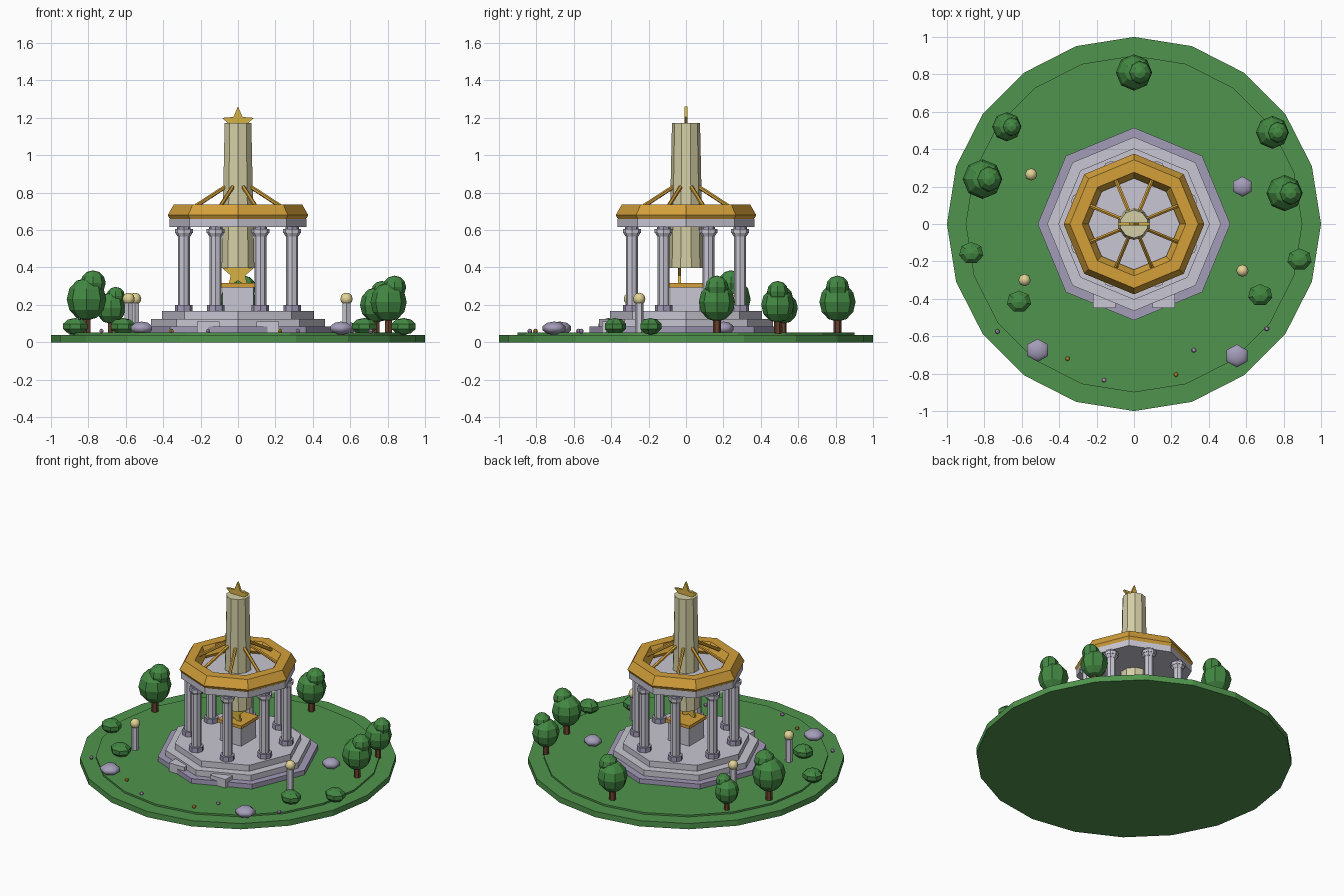
import bpy
import math
from math import sin, cos, pi
from mathutils import Vector

if "Cube" in bpy.data.objects:
    bpy.data.objects.remove(bpy.data.objects["Cube"], do_unlink=True)


def material(name, *rgb):
    """Flat material from 0-255 display values."""
    lin = [((c / 255 + 0.055) / 1.055) ** 2.4 for c in rgb] + [1]
    m = bpy.data.materials.new(name)
    m.use_nodes = True
    m.diffuse_color = lin
    m.node_tree.nodes["Principled BSDF"].inputs["Base Color"].default_value = lin
    return m


grass = material("grass green", 80, 148, 77)
leaf = material("leaf green", 67, 136, 66)
bark = material("bark brown", 105, 66, 45)
stone = material("pale stone", 200, 198, 210)
slate = material("lilac stone", 163, 156, 184)
cream = material("tower cream", 212, 206, 165)
gold = material("gold", 212, 160, 58)
yellow = material("star yellow", 214, 178, 66)
glow = material("lamp glow", 226, 212, 150)
petal = material("lilac petal", 205, 170, 215)


def finish(name, mat):
    ob = bpy.context.object
    ob.name = name
    ob.data.materials.append(mat)
    return ob


def prism(name, mat, sides, r, z0, z1, x=0, y=0, top=None):
    """Upright prism, tapered when a top radius is given."""
    bpy.ops.mesh.primitive_cone_add(vertices=sides, radius1=r, radius2=r if top is None else top,
                                    depth=z1 - z0, location=(x, y, (z0 + z1) / 2))
    return finish(name, mat)


def box(name, mat, center, size):
    bpy.ops.mesh.primitive_cube_add(size=1, location=center)
    bpy.context.object.scale = size
    return finish(name, mat)


def ball(name, mat, center, radii, segments=8, rings=6, smooth=False):
    bpy.ops.mesh.primitive_uv_sphere_add(segments=segments, ring_count=rings, location=center)
    bpy.context.object.scale = radii
    if smooth:
        bpy.ops.object.shade_smooth()
    return finish(name, mat)


def rod(name, mat, a, b, r):
    a, b = Vector(a), Vector(b)
    bpy.ops.mesh.primitive_cylinder_add(vertices=6, radius=r, depth=(b - a).length,
                                        location=(a + b) / 2)
    ob = bpy.context.object
    ob.rotation_euler = (b - a).to_track_quat('Z', 'Y').to_euler()
    return finish(name, mat)


def star(name, y, z, r, half):
    """Five-pointed plate facing the front."""
    ring = [((r if i % 2 == 0 else r * 0.45) * sin(i * pi / 5),
             (r if i % 2 == 0 else r * 0.45) * cos(i * pi / 5)) for i in range(10)]
    verts = [(px, s, pz) for s in (-half, half) for px, pz in ring]
    faces = [tuple(range(10)), tuple(range(19, 9, -1))]
    faces += [(i, i + 10, (i + 1) % 10 + 10, (i + 1) % 10) for i in range(10)]
    me = bpy.data.meshes.new(name)
    me.from_pydata(verts, [], faces)
    me.materials.append(yellow)
    ob = bpy.data.objects.new(name, me)
    ob.location = (0, y, z)
    bpy.context.collection.objects.link(ob)


# Ground
prism("ground", grass, 20, 1.0, 0, 0.04)
prism("lawn", grass, 20, 0.9, 0.04, 0.052)

# Stepped octagonal platform with two front slabs
prism("lower_step", slate, 8, 0.515, 0.05, 0.085)
prism("middle_step", stone, 8, 0.465, 0.085, 0.125)
prism("upper_step", stone, 8, 0.405, 0.125, 0.167)
for side in (-1, 1):
    box("entry_slab", stone, (side * 0.16, -0.405, 0.082), (0.12, 0.09, 0.06))

# Columns and roof struts
for i in range(8):
    a = (i + 0.5) * pi / 4
    x, y = 0.313 * cos(a), 0.313 * sin(a)
    prism("column_base", slate, 8, 0.047, 0.165, 0.2, x, y)
    prism("column_shaft", stone, 8, 0.032, 0.2, 0.58, x, y)
    prism("column_neck", stone, 8, 0.034, 0.565, 0.585, x, y, 0.045)
    prism("column_cap", stone, 8, 0.048, 0.585, 0.605, x, y)
    prism("column_pad", slate, 8, 0.036, 0.605, 0.62, x, y)
    rod("strut", gold, (0.25 * cos(a), 0.25 * sin(a), 0.725),
        (0.075 * cos(a), 0.075 * sin(a), 0.83), 0.011)

# Roof slab and gold ring
prism("roof_slab", stone, 8, 0.365, 0.617, 0.66)
bpy.ops.mesh.primitive_torus_add(major_segments=8, minor_segments=6, major_radius=0.31,
                                 minor_radius=0.066, location=(0, 0, 0.68))
finish("roof_ring", gold)

# Hanging tower with stars
prism("tower", cream, 10, 0.092, 0.397, 1.172, top=0.075)
star("top_star", 0, 1.172, 0.09, 0.008)
star("lower_star", -0.035, 0.37, 0.09, 0.008)

# Pedestal
box("pedestal", stone, (0, 0, 0.23), (0.165, 0.165, 0.13))
box("pedestal_plate", gold, (0, 0, 0.305), (0.185, 0.19, 0.022))

# Trees: position and crown radius
for x, y, r in ((0, 0.81, 0.097), (-0.68, 0.52, 0.078), (-0.81, 0.24, 0.106),
                (0.74, 0.49, 0.088), (0.805, 0.165, 0.097)):
    mid = 0.05 + 1.7 * r
    prism("tree_trunk", bark, 6, 0.22 * r, 0.045, mid, x, y)
    ball("tree_crown", leaf, (x, y, mid), (r, r, r * 1.08))
    ball("tree_top", leaf, (x + 0.33 * r, y, mid + 0.82 * r), (r * 0.64,) * 3)

# Bushes
for x, y in ((-0.87, -0.155), (-0.615, -0.415), (0.885, -0.19), (0.675, -0.38)):
    ball("bush", leaf, (x, y, 0.085), (0.07, 0.062, 0.045), 7, 5)

# Rocks
for x, y, r in ((-0.515, -0.675, 0.068), (0.55, -0.705, 0.068), (0.58, 0.2, 0.06)):
    ball("rock", slate, (x, y, 0.075), (r, r * 0.95, 0.036), 6, 5, True)

# Lamps
for x, y in ((-0.55, 0.265), (-0.585, -0.3), (0.58, -0.25)):
    prism("lamp_post", stone, 6, 0.024, 0.045, 0.21, x, y)
    ball("lamp_globe", glow, (x, y, 0.232), (0.033,) * 3, 8, 6, True)

# Flowers
for x, y, mat in ((-0.73, -0.575, petal), (-0.355, -0.72, gold), (-0.16, -0.835, petal),
                  (0.225, -0.805, gold), (0.32, -0.675, petal), (0.71, -0.56, petal)):
    ball("flower", mat, (x, y, 0.06), (0.013,) * 3, 6, 4)
